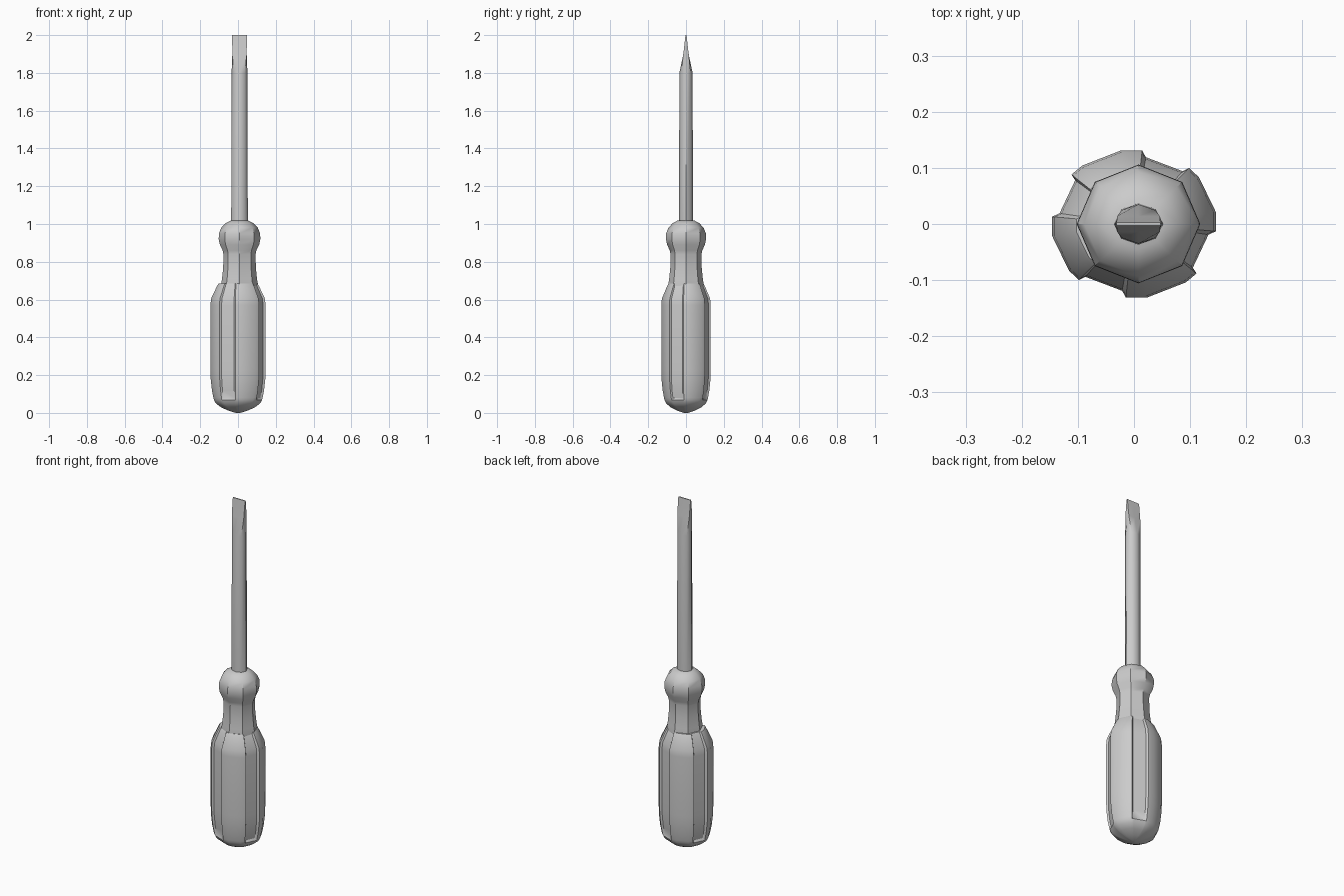
import bpy, bmesh
from math import sin, cos, pi, radians

if "Cube" in bpy.data.objects:
    bpy.data.objects.remove(bpy.data.objects["Cube"])


def loft(name, rings, angle=35):
    """Skin a stack of equal-length rings of points and cap both ends."""
    bm = bmesh.new()
    rows = [[bm.verts.new(p) for p in r] for r in rings]
    n = len(rows[0])
    for a, b in zip(rows, rows[1:]):
        for i in range(n):
            j = (i + 1) % n
            bm.faces.new((a[i], a[j], b[j], b[i]))
    bm.faces.new(rows[0][::-1])
    bm.faces.new(rows[-1])
    bmesh.ops.recalc_face_normals(bm, faces=bm.faces)
    me = bpy.data.meshes.new(name)
    bm.to_mesh(me)
    bm.free()
    ob = bpy.data.objects.new(name, me)
    bpy.context.collection.objects.link(ob)
    bpy.ops.object.select_all(action='DESELECT')
    bpy.context.view_layer.objects.active = ob
    ob.select_set(True)
    bpy.ops.object.shade_smooth_by_angle(angle=radians(angle))
    return ob


# Grip: fluted octagon, every second facet is recessed
def grip_ring(z, s, depth):
    full = [(-.021, .131), (.013, .131), (.019, .129), (.08, .103), (.088, .1), (.104, .083)]
    cut = [(-.021, .131), (.013, .131), (.019, .119), (.078, .094), (.088, .1), (.104, .083)]
    pts = []
    for q in range(4):
        for f, c in zip(full, cut):
            x = f[0] + (c[0] - f[0]) * depth
            y = f[1] + (c[1] - f[1]) * depth
            for _ in range(q):
                x, y = y, -x
            pts.append((x * 1.115 * s, y * s, z))
    return pts


loft("grip", [grip_ring(*r) for r in (
    (0, .08, 0), (.012, .35, 0), (.03, .62, 0), (.05, .8, 0), (.068, .87, 0),
    (.08, .89, 1), (.12, .945, 1), (.18, .99, 1), (.23, 1, 1), (.57, 1, 1),
    (.605, .975, 1), (.65, .83, 1), (.675, .75, 1), (.685, .7, 1))])

CX = .008   # neck and shaft sit slightly off centre


def octagon(z, rx, ry):
    return [(CX + rx * cos(i * pi / 4), ry * sin(i * pi / 4), z) for i in range(8)]


# Waisted neck and rounded collar
loft("neck_collar", [octagon(z, r * 1.04, r) for z, r in (
    (.6, .095), (.68, .094), (.71, .089), (.77, .083), (.84, .082), (.86, .086),
    (.89, .1), (.92, .106), (.95, .105), (.98, .093), (1.005, .07), (1.018, .045))], 40)


# Shaft that flattens into a flat blade
def blade(z, w, t):
    return [(CX + x * w, y * t, z) for x, y in
            ((1, 0), (1, 1), (0, 1), (-1, 1), (-1, 0), (-1, -1), (0, -1), (1, -1))]


loft("shaft", [octagon(.98, .044, .037), octagon(1.8, .042, .035),
               blade(1.9, .038, .014), blade(2, .039, .003)], 50)
